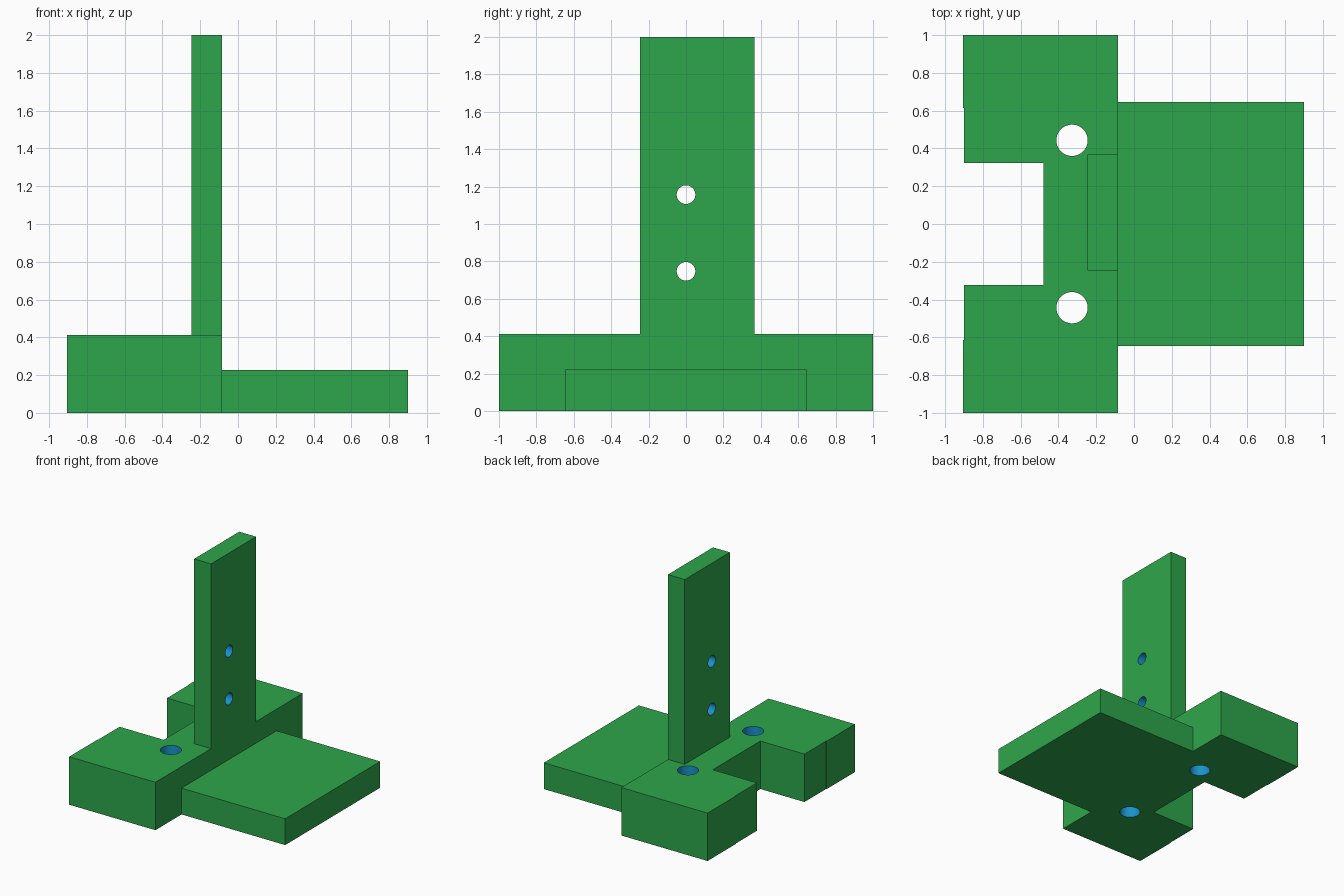
import bpy, bmesh, math
from mathutils import Matrix

if "Cube" in bpy.data.objects:
    bpy.data.objects.remove(bpy.data.objects["Cube"])


def material(name, rgb):
    m = bpy.data.materials.new(name)
    m.diffuse_color = (*rgb, 1)
    m.use_nodes = True
    m.node_tree.nodes["Principled BSDF"].inputs["Base Color"].default_value = m.diffuse_color
    return m


green = material("green", (0.027, 0.384, 0.070))
blue = material("blue", (0.010, 0.290, 0.610))


def finish(name, bm, index=0):
    bmesh.ops.recalc_face_normals(bm, faces=bm.faces)
    for f in bm.faces:
        f.material_index = index
    mesh = bpy.data.meshes.new(name)
    bm.to_mesh(mesh)
    bm.free()
    mesh.materials.append(green)
    mesh.materials.append(blue)
    obj = bpy.data.objects.new(name, mesh)
    bpy.context.collection.objects.link(obj)
    return obj


def prism(name, outline, z0, z1):
    """Extrude an xy outline from z0 to z1."""
    bm = bmesh.new()
    face = bm.faces.new([bm.verts.new((x, y, z0)) for x, y in outline])
    top = bmesh.ops.extrude_face_region(bm, geom=[face])["geom"]
    bmesh.ops.translate(bm, vec=(0, 0, z1 - z0),
                        verts=[v for v in top if isinstance(v, bmesh.types.BMVert)])
    return finish(name, bm)


def block(name, x0, x1, y0, y1, z0, z1):
    return prism(name, [(x0, y0), (x1, y0), (x1, y1), (x0, y1)], z0, z1)


def drill(obj, centre, radius, axis):
    """Cut a round blue-walled hole along the given axis."""
    bm = bmesh.new()
    turn = Matrix.Rotation(math.pi / 2, 4, 'Y') if axis == 'X' else Matrix()
    bmesh.ops.create_cone(bm, cap_ends=True, segments=48, radius1=radius,
                          radius2=radius, depth=1.2,
                          matrix=Matrix.Translation(centre) @ turn)
    cutter = finish("hole_cutter", bm, 1)
    cutter.hide_render = True
    mod = obj.modifiers.new("hole", 'BOOLEAN')
    mod.operation, mod.solver, mod.object = 'DIFFERENCE', 'EXACT', cutter
    bpy.context.view_layer.objects.active = obj
    bpy.ops.object.modifier_apply(modifier=mod.name)
    bpy.data.objects.remove(cutter)


# Thick notched base with two vertical bolt holes
half = [(-0.48, 0.323), (-0.90, 0.323), (-0.90, 0.615), (-0.905, 0.615),
        (-0.905, 1.0), (-0.085, 1.0)]
base = prism("notched_base", half + [(x, -y) for x, y in reversed(half)], 0, 0.412)
for side in (-1, 1):
    drill(base, (-0.328, side * 0.443, 0.2), 0.083, 'Z')

# Thin foot plate
block("foot_plate", -0.085, 0.90, -0.645, 0.645, 0, 0.226)

# Upright with two cross holes
upright = block("upright", -0.245, -0.085, -0.245, 0.367, 0.412, 2.0)
for z in (0.747, 1.157):
    drill(upright, (-0.165, 0, z), 0.05, 'X')

# Smooth hole walls, sharp block edges
for obj in (base, upright):
    bpy.ops.object.select_all(action='DESELECT')
    obj.select_set(True)
    bpy.context.view_layer.objects.active = obj
    bpy.ops.object.shade_smooth_by_angle(angle=math.radians(30))
